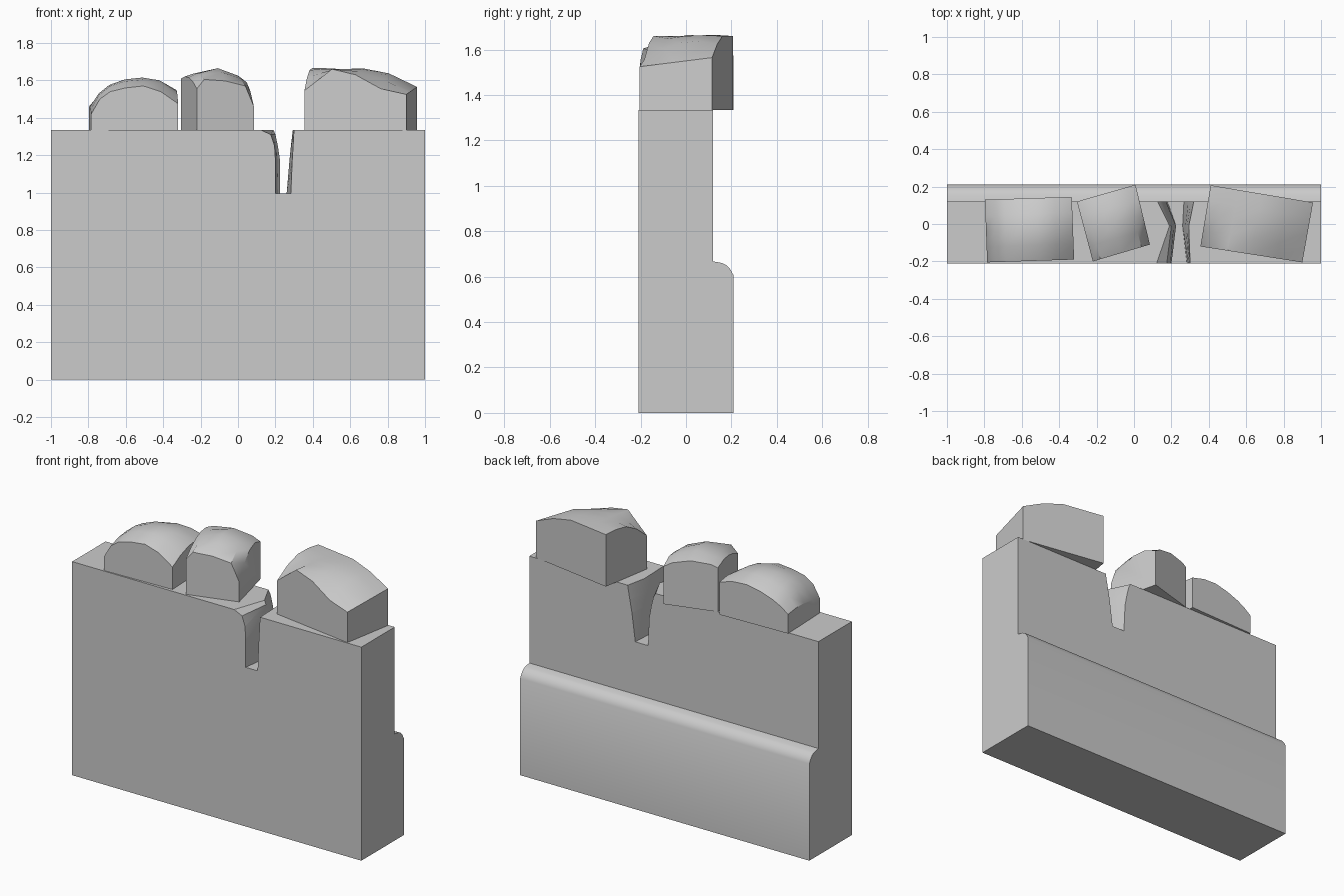
import bpy, bmesh, math

if "Cube" in bpy.data.objects:
    bpy.data.objects.remove(bpy.data.objects["Cube"])

TOP = 1.335


def make(name, verts, faces, smooth=None):
    mesh = bpy.data.meshes.new(name)
    bm = bmesh.new()
    vs = [bm.verts.new(v) for v in verts]
    for f in faces:
        bm.faces.new([vs[i] for i in f])
    bmesh.ops.recalc_face_normals(bm, faces=bm.faces)
    bm.to_mesh(mesh)
    bm.free()
    ob = bpy.data.objects.new(name, mesh)
    bpy.context.collection.objects.link(ob)
    if smooth:
        shade(ob, smooth)
    return ob


def shade(ob, angle):
    bpy.ops.object.select_all(action='DESELECT')
    ob.select_set(True)
    bpy.context.view_layer.objects.active = ob
    bpy.ops.object.shade_smooth_by_angle(angle=math.radians(angle))


def loft(name, rings):
    n = len(rings[0])
    faces = [list(range(n)), list(range((len(rings) - 1) * n, len(rings) * n))]
    for r in range(len(rings) - 1):
        for i in range(n):
            j = (i + 1) % n
            faces.append([r * n + i, r * n + j, (r + 1) * n + j, (r + 1) * n + i])
    return make(name, [v for ring in rings for v in ring], faces)


# wall with a rounded ledge along the back
profile = [(-0.21, 0), (0.21, 0), (0.21, 0.605), (0.197, 0.63), (0.18, 0.65),
           (0.16, 0.66), (0.12, 0.667), (0.12, TOP), (-0.21, TOP)]
wall = loft("wall", [[(x, y, z) for y, z in profile] for x in (-1, 1)])

# worn gap through the wall top: (z, left x front/mid/back, right x front/mid/back)
levels = [(0.995, (0.20, 0.225, 0.178), (0.283, 0.26, 0.267)),
          (1.17, (0.20, 0.225, 0.17), (0.29, 0.275, 0.29)),
          (1.25, (0.195, 0.213, 0.155), (0.295, 0.283, 0.305)),
          (1.31, (0.175, 0.20, 0.14), (0.298, 0.29, 0.316)),
          (TOP, (0.12, 0.19, 0.125), (0.30, 0.293, 0.32)),
          (1.45, (0.12, 0.19, 0.125), (0.30, 0.293, 0.32))]
ys = (-0.212, -0.01, 0.122)
gap = loft("gap_cutter", [[(x, y, z) for x, y in zip(l, ys)] +
                          [(x, y, z) for x, y in zip(r[::-1], ys[::-1])]
                          for z, l, r in levels])
gap.hide_render = True
gap.hide_set(True)
cut = wall.modifiers.new("gap", 'BOOLEAN')
cut.operation = 'DIFFERENCE'
cut.solver = 'EXACT'
cut.object = gap
bpy.context.view_layer.objects.active = wall
bpy.ops.object.modifier_apply(modifier="gap")
bpy.data.objects.remove(gap)
shade(wall, 32)


# stone blocks: four-cornered footprint, top heights given for front, middle, back
def block(name, corners, us, front, mid, back):
    (ax, ay), (bx, by), (cx, cy), (dx, dy) = corners   # front-left, front-right, back-right, back-left
    rows, cols = 5, len(us)
    top, bottom = [], []
    for r in range(rows):
        v = r / (rows - 1)
        wf, wm, wb = 2 * (v - .5) * (v - 1), 4 * v * (1 - v), 2 * v * (v - .5)
        for i, u in enumerate(us):
            x = (1 - v) * (ax + (bx - ax) * u) + v * (dx + (cx - dx) * u)
            y = (1 - v) * (ay + (by - ay) * u) + v * (dy + (cy - dy) * u)
            z = min(1.665, wf * front[i] + wm * mid[i] + wb * back[i])
            top.append((x, y, z))
    bottom = [(x, y, TOP) for x, y in corners]
    n = len(top)
    faces = [[r * cols + i, r * cols + i + 1, (r + 1) * cols + i + 1, (r + 1) * cols + i]
             for r in range(rows - 1) for i in range(cols - 1)]
    last = (rows - 1) * cols
    faces += [[n, n + 1] + list(range(cols - 1, -1, -1)),
              [n + 1, n + 2] + [r * cols + cols - 1 for r in range(rows - 1, -1, -1)],
              [n + 2, n + 3] + [last + i for i in range(cols)],
              [n + 3, n] + [r * cols for r in range(rows)],
              [n, n + 1, n + 2, n + 3]]
    return make(name, top + bottom, faces, 35)


block("left_block", [(-0.785, -0.205), (-0.32, -0.19), (-0.333, 0.145), (-0.797, 0.13)],
      (0, .1, .22, .4, .6, .8, 1),
      (1.42, 1.50, 1.54, 1.56, 1.57, 1.54, 1.475),
      (1.46, 1.53, 1.575, 1.605, 1.615, 1.60, 1.54),
      (1.455, 1.49, 1.52, 1.55, 1.57, 1.565, 1.54))

block("middle_block", [(-0.22, -0.20), (0.085, -0.11), (0.008, 0.21), (-0.305, 0.12)],
      (0, .13, .5, .85, 1),
      (1.555, 1.605, 1.597, 1.57, 1.46),
      (1.615, 1.635, 1.665, 1.625, 1.59),
      (1.61, 1.625, 1.63, 1.60, 1.57))

block("right_block", [(0.355, -0.12), (0.90, -0.205), (0.957, 0.115), (0.41, 0.207)],
      (0, .13, .27, .5, .75, 1),
      (1.545, 1.60, 1.66, 1.63, 1.555, 1.525),
      (1.655, 1.66, 1.66, 1.66, 1.63, 1.545),
      (1.66, 1.66, 1.66, 1.66, 1.625, 1.565))
